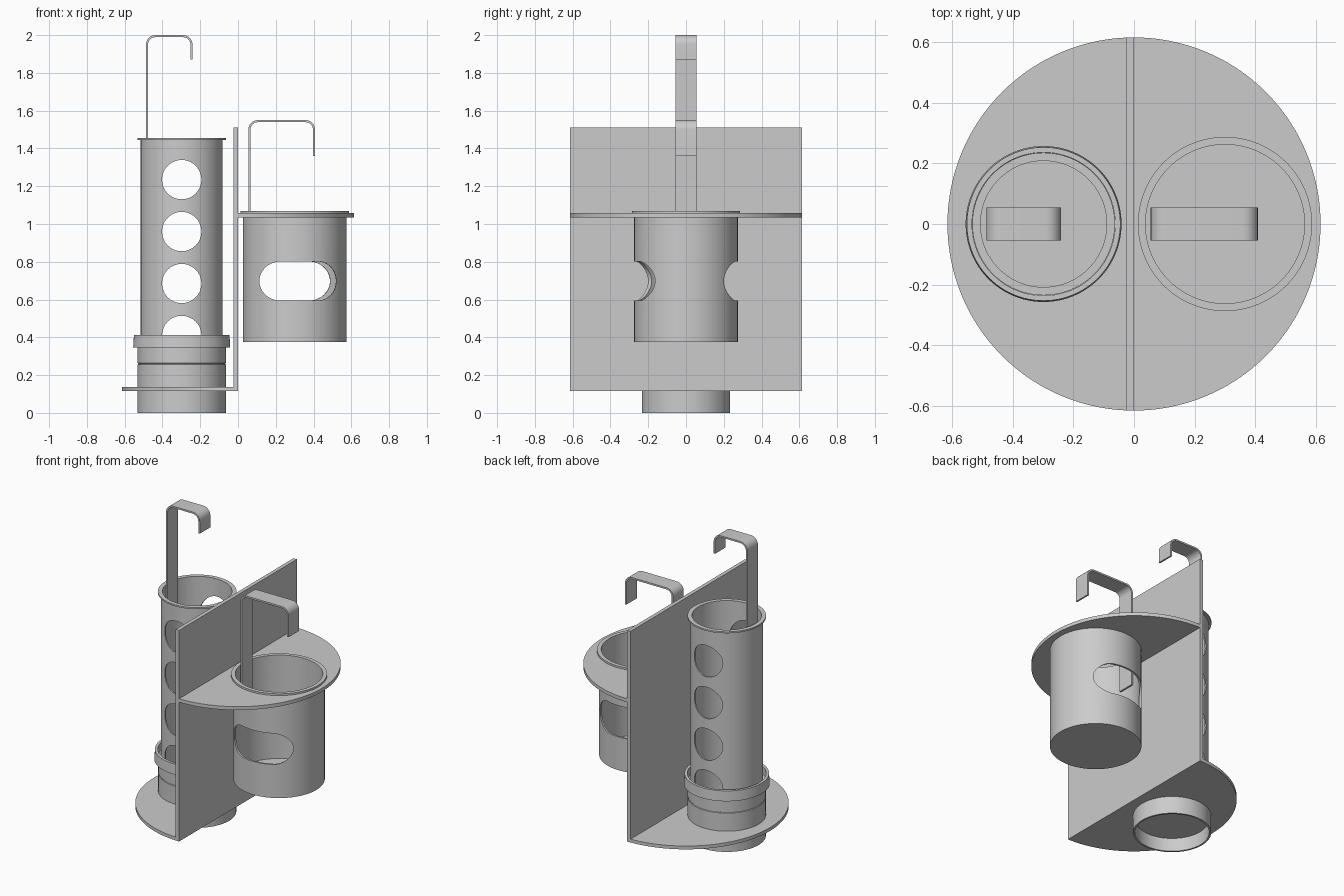
import bpy, bmesh
from math import sin, cos, pi, radians

if "Cube" in bpy.data.objects:
    bpy.data.objects.remove(bpy.data.objects["Cube"])

SEG = 96


def make(name, bm, loc=(0, 0, 0)):
    bmesh.ops.remove_doubles(bm, verts=bm.verts, dist=1e-5)
    bmesh.ops.recalc_face_normals(bm, faces=bm.faces)
    me = bpy.data.meshes.new(name)
    bm.to_mesh(me)
    bm.free()
    ob = bpy.data.objects.new(name, me)
    ob.location = loc
    bpy.context.collection.objects.link(ob)
    return ob


def lathe(name, profile, x):
    """Revolve a closed (radius, z) loop about the vertical axis at x."""
    bm = bmesh.new()
    rings = [[bm.verts.new((r * cos(2 * pi * i / SEG), r * sin(2 * pi * i / SEG), z))
              for i in range(SEG)] for r, z in profile]
    for k in range(len(rings)):
        a, b = rings[k], rings[(k + 1) % len(rings)]
        if profile[k][0] == 0 and profile[(k + 1) % len(rings)][0] == 0:
            continue
        for i in range(SEG):
            j = (i + 1) % SEG
            bm.faces.new((a[i], a[j], b[j], b[i]))
    return make(name, bm, (x, 0, 0))


def prism(name, pts, lo, hi, axis="z", loc=(0, 0, 0)):
    """Extrude a 2D outline along z (outline in xy) or y (outline in xz)."""
    bm = bmesh.new()
    place = (lambda p, h: (p[0], p[1], h)) if axis == "z" else (lambda p, h: (p[0], h, p[1]))
    a = [bm.verts.new(place(p, lo)) for p in pts]
    b = [bm.verts.new(place(p, hi)) for p in pts]
    bm.faces.new(a)
    bm.faces.new(b)
    for i in range(len(pts)):
        j = (i + 1) % len(pts)
        bm.faces.new((a[i], a[j], b[j], b[i]))
    return make(name, bm, loc)


def arc(cx, cy, r, a0, a1, n):
    return [(cx + r * cos(radians(a0 + (a1 - a0) * i / n)),
             cy + r * sin(radians(a0 + (a1 - a0) * i / n))) for i in range(n + 1)]


def cut(ob, cutter):
    bpy.context.view_layer.objects.active = ob
    m = ob.modifiers.new("cut", "BOOLEAN")
    m.operation, m.solver, m.object = "DIFFERENCE", "EXACT", cutter
    bpy.ops.object.modifier_apply(modifier=m.name)
    bpy.data.objects.remove(cutter)


def hook(name, x0, x1, top, tip, bottom, t=0.011, r=0.05):
    """Flat strap bent into a hook: long leg at x0, short tip at x1."""
    def side(off):
        q = r - off
        return ([(x0 + off, bottom)] + arc(x0 + r, top - r, q, 180, 90, 8)
                + arc(x1 - r, top - r, q, 90, 0, 8) + [(x1 - off, tip)])
    return prism(name, side(0) + side(t)[::-1], -0.055, 0.055, "y")


XL, XR, R = -0.298, 0.30, 0.615

# divider panel
prism("divider_panel", [(-0.025, -R), (0, -R), (0, R), (-0.025, R)], 0.115, 1.51)

# half-round shelves with openings for the holders
lower = prism("lower_shelf", arc(0, 0, R, 90, 270, 64), 0.115, 0.137)
cut(lower, prism("cutter", arc(XL, 0, 0.232, 0, 356.25, 95), 0, 0.3))
upper = prism("upper_shelf", arc(0, 0, R, -90, 90, 64), 1.035, 1.058)
cut(upper, prism("cutter", arc(XR, 0, 0.273, 0, 356.25, 95), 0.9, 1.2))

# socket ring holding the tall tube, with a fine groove and a wider collar
lathe("tube_socket", [(0.222, 0), (0.234, 0), (0.234, 0.256), (0.230, 0.258), (0.230, 0.262),
                      (0.234, 0.264), (0.234, 0.345), (0.257, 0.345), (0.253, 0.412),
                      (0.236, 0.412), (0.236, 0.36), (0.222, 0.345)], XL)

# tall tube with a column of round through holes
tube = lathe("tall_tube", [(0, 0.085), (0.217, 0.085), (0.217, 1.445), (0.235, 1.445),
                           (0.235, 1.455), (0.208, 1.455), (0.208, 0.095), (0, 0.095)], XL)
for k in range(4):
    cut(tube, prism("cutter", arc(XL, 0.41 + 0.275 * k, 0.104, 0, 354.375, 63), -0.4, 0.4, "y"))

# wide cup with a slightly turned oblong through slot
cup = lathe("wide_cup", [(0, 0.375), (0.274, 0.375), (0.274, 1.058), (0.287, 1.058),
                         (0.287, 1.07), (0.262, 1.07), (0.262, 0.387), (0, 0.387)], XR)
slot = prism("cutter", arc(0.101, 0.698, 0.103, -90, 90, 24) + arc(-0.101, 0.698, 0.103, 90, 270, 24),
             -0.5, 0.5, "y", (XR, 0, 0))
slot.rotation_euler.z = radians(5.2)
cut(cup, slot)

# strap hooks
hook("tall_tube_hook", -0.487, -0.241, 2.0, 1.87, 1.29)
hook("wide_cup_hook", 0.055, 0.408, 1.55, 1.36, 0.865)

# smooth the round surfaces, keep edges sharp
bpy.ops.object.select_all(action="SELECT")
bpy.context.view_layer.objects.active = cup
bpy.ops.object.shade_smooth_by_angle(angle=radians(30))
